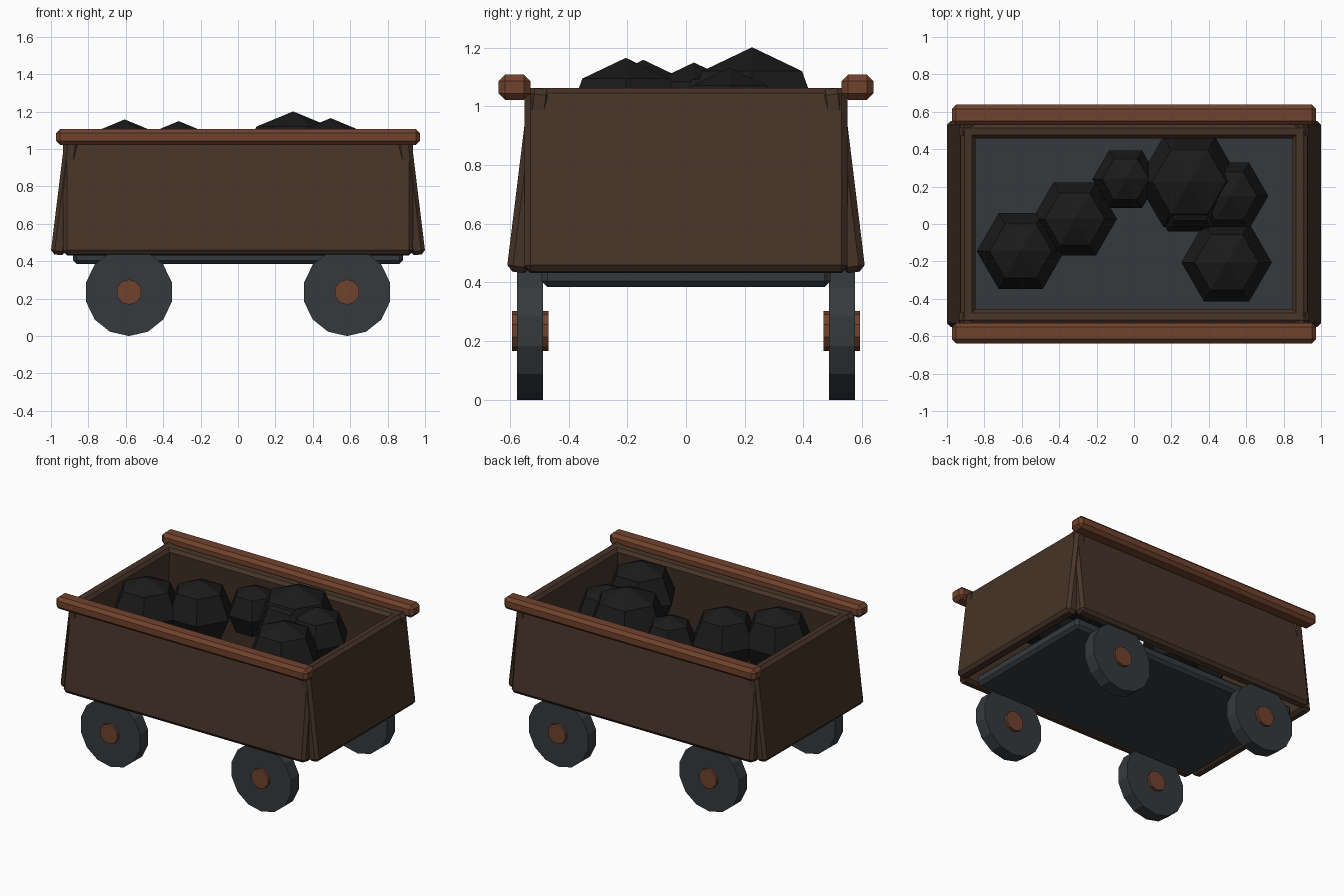
import bpy
from math import pi, radians

if "Cube" in bpy.data.objects:
    bpy.data.objects.remove(bpy.data.objects["Cube"])


def material(name, rgb):
    m = bpy.data.materials.new(name)
    m.diffuse_color = (*rgb, 1)
    m.use_nodes = True
    m.node_tree.nodes["Principled BSDF"].inputs["Base Color"].default_value = m.diffuse_color
    return m


WOOD = material("dark_wood", (0.062, 0.034, 0.021))
RAIL = material("red_wood", (0.165, 0.055, 0.027))
IRON = material("iron", (0.036, 0.042, 0.047))
COAL = material("coal", (0.011, 0.011, 0.011))


def finish(name, mat):
    o = bpy.context.object
    o.name = name
    o.data.materials.append(mat)
    return o


def board(name, size, loc, mat, rot=(0, 0, 0), bevel=0.02):
    bpy.ops.mesh.primitive_cube_add(size=1, location=loc, rotation=rot)
    o = finish(name, mat)
    for v in o.data.vertices:
        v.co = [c * s for c, s in zip(v.co, size)]
    b = o.modifiers.new("bevel", 'BEVEL')
    b.width = bevel
    b.segments = 1
    return o


def disc(name, sides, radius, depth, loc, mat):
    # cylinder along y with a corner pointing straight down
    bpy.ops.mesh.primitive_cylinder_add(vertices=sides, radius=radius, depth=depth,
                                        location=loc, rotation=(pi / 2, 0, 0))
    return finish(name, mat)


# tub floor
board("tub_floor", (1.765, 0.985, 0.08), (0, 0, 0.425), IRON)

# four leaning walls and the two side rails
TILT = 0.122
for s, side in ((-1, "front"), (1, "back")):
    board(side + "_wall", (1.87, 0.08, 0.63), (0, s * 0.533, 0.747), WOOD, (s * TILT, 0, 0))
    board(side + "_rail", (1.945, 0.108, 0.086), (0, s * 0.584, 1.065), RAIL, bevel=0.022)
for s, side in ((-1, "left"), (1, "right")):
    board(side + "_wall", (0.08, 1.1, 0.63), (s * 0.924, 0, 0.747), WOOD, (0, -s * TILT, 0))

# wheels with hubs
for sx, end in ((-1, "left"), (1, "right")):
    for sy, side in ((-1, "front"), (1, "back")):
        loc = (sx * 0.583, sy * 0.531, 0.235)
        disc(f"{side}_{end}_wheel", 14, 0.235, 0.088, loc, IRON)
        disc(f"{side}_{end}_hub", 10, 0.068, 0.124, loc, RAIL)

# coal lumps: x, y, radius
LUMPS = [(-0.606, -0.145, 0.235), (-0.317, 0.027, 0.226), (-0.045, 0.24, 0.177),
         (0.295, 0.225, 0.278), (0.495, -0.205, 0.242), (0.51, 0.15, 0.208),
         (0.30, 0.165, 0.237)]
for i, (x, y, r) in enumerate(LUMPS):
    bpy.ops.mesh.primitive_uv_sphere_add(segments=6, ring_count=4, radius=r,
                                         location=(x, y, 0.923), rotation=(0, 0, radians(30)))
    finish(f"coal_lump_{i + 1}", COAL)
